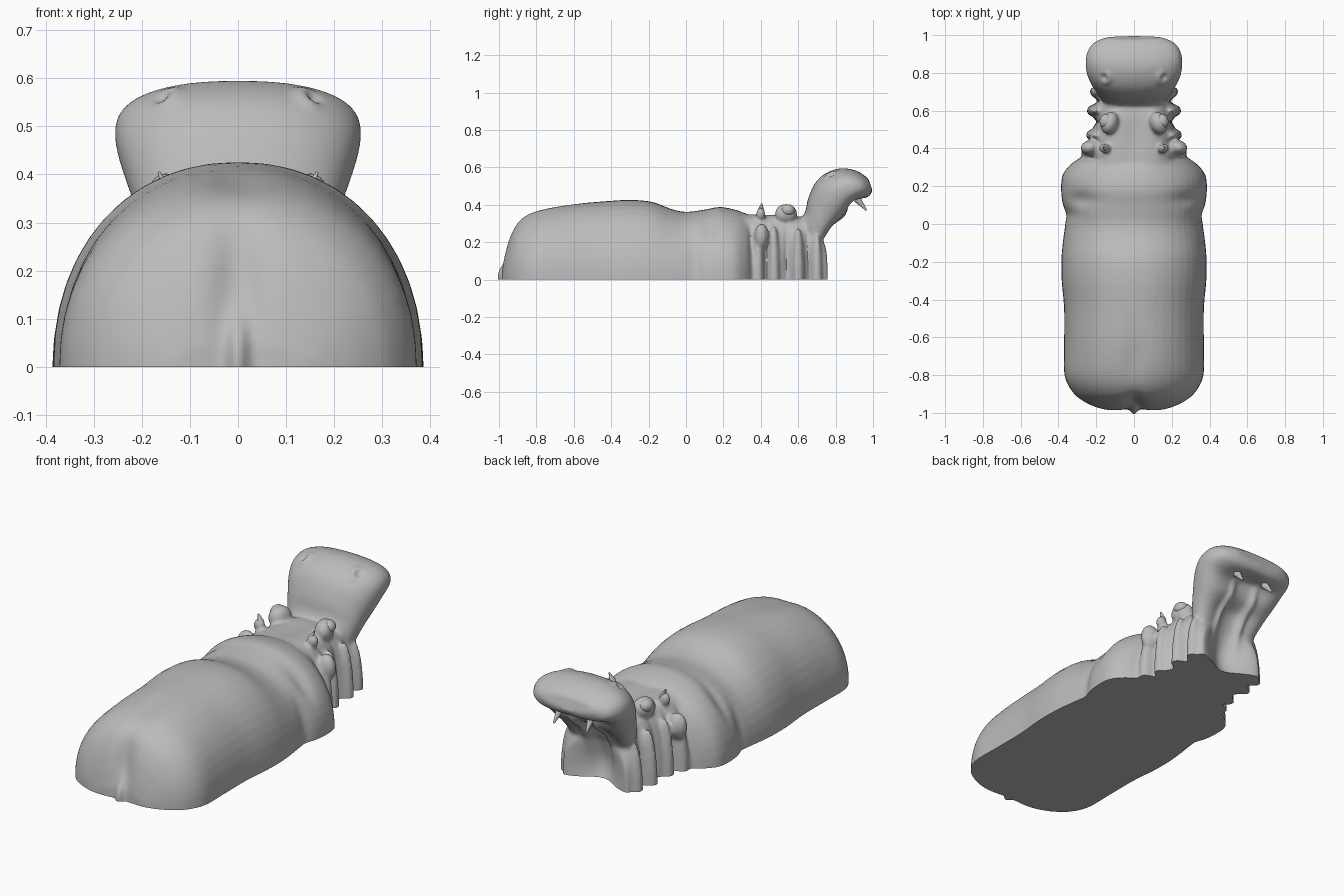
import bpy, bmesh, math
from mathutils import Vector, Matrix

if "Cube" in bpy.data.objects:
    bpy.data.objects.remove(bpy.data.objects["Cube"])

hide = bpy.data.materials.new("grey_hide")
hide.use_nodes = True
hide.diffuse_color = (0.5, 0.5, 0.5, 1)
hide.node_tree.nodes["Principled BSDF"].inputs["Base Color"].default_value = (0.5, 0.5, 0.5, 1)


def blend(a, b, c, d, t):
    """Catmull-Rom blend of one number"""
    return 0.5 * (2 * b + (c - a) * t + (2 * a - 5 * b + 4 * c - d) * t * t
                  + (3 * b - a - 3 * c + d) * t ** 3)


def loft(bm, stations, sides=48, steps=4):
    """Skin rings given as top y, top z, bottom y, bottom z, half width, squareness"""
    rows, last = [], len(stations) - 1
    for i in range(last):
        four = [stations[max(0, min(last, i + k))] for k in (-1, 0, 1, 2)]
        rows += [[blend(*v, s / steps) for v in zip(*four)] for s in range(steps)]
    rows.append(stations[-1])
    rings = []
    for ty, tz, by, bz, w, n in rows:
        ring = []
        for k in range(sides):
            a = math.tau * k / sides
            c, s = (math.copysign(abs(f) ** (2 / n), f) for f in (math.cos(a), math.sin(a)))
            ring.append(bm.verts.new((w * c, (ty + by) / 2 + s * (ty - by) / 2,
                                      (tz + bz) / 2 + s * (tz - bz) / 2)))
        rings.append(ring)
    for a, b in zip(rings, rings[1:]):
        for k in range(sides):
            bm.faces.new((a[k], a[(k + 1) % sides], b[(k + 1) % sides], b[k]))
    bm.faces.new(rings[0][::-1])
    bm.faces.new(rings[-1])


def lump(bm, centre, radii, yaw=0, pitch=0):
    """Mirrored pair of ellipsoids"""
    for side in (1, -1):
        m = (Matrix.Translation((side * centre[0], *centre[1:]))
             @ Matrix.Rotation(side * yaw, 4, "Z") @ Matrix.Rotation(pitch, 4, "X")
             @ Matrix.Diagonal((*radii, 1)))
        bmesh.ops.create_uvsphere(bm, u_segments=20, v_segments=12, radius=1, matrix=m)


def finish(name, bm):
    bmesh.ops.recalc_face_normals(bm, faces=bm.faces)
    mesh = bpy.data.meshes.new(name)
    bm.to_mesh(mesh)
    bm.free()
    mesh.materials.append(hide)
    obj = bpy.data.objects.new(name, mesh)
    bpy.context.collection.objects.link(obj)
    return obj


def smooth(obj):
    bpy.ops.object.select_all(action="DESELECT")
    obj.select_set(True)
    bpy.context.view_layer.objects.active = obj
    bpy.ops.object.shade_smooth_by_angle(angle=math.radians(50))


# Rough masses: trunk, shoulders and neck
bm = bmesh.new()
trunk = [(-.985, .05, .14), (-.97, .14, .20), (-.94, .24, .265), (-.89, .32, .325),
         (-.8, .373, .368), (-.65, .405, .37), (-.45, .418, .37), (-.3, .426, .383),
         (-.18, .415, .384), (-.08, .378, .375), (0, .362, .366), (.1, .374, .378),
         (.18, .388, .386), (.26, .375, .378), (.32, .355, .33), (.37, .33, .26)]
loft(bm, [(y, h, y, -h, w, 2.15) for y, h, w in trunk])
neck = [(.25, .35, .26), (.38, .352, .24), (.5, .35, .215), (.6, .34, .21),
        (.68, .31, .205), (.73, .27, .2), (.765, .2, .185)]
loft(bm, [(y, h, y, -h, w, 3.2) for y, h, w in neck])

# Raised upper jaw
loft(bm, [(.58, .28, .72, .08, .16, 2.4), (.635, .36, .765, .2, .195, 2.4),
          (.652, .43, .82, .26, .215, 2.3), (.69, .515, .87, .32, .24, 2.3),
          (.745, .567, .915, .375, .255, 2.3), (.83, .595, .955, .405, .252, 2.3),
          (.915, .58, .985, .435, .22, 2.3), (.975, .54, .998, .475, .15, 2.2)])

# Folds down the neck, brows, ear roots and nostril mounds
for y, x, z in ((.385, .225, .27), (.47, .2, .29), (.6, .195, .28), (.7, .18, .25)):
    lump(bm, (x, y, 0), (.055, .036, z))
lump(bm, (.235, .405, .23), (.05, .04, .07))
lump(bm, (.13, .535, .35), (.047, .062, .055), yaw=.35)
lump(bm, (.155, .4, .35), (.03, .025, .035))
lump(bm, (.14, .78, .545), (.038, .05, .035), yaw=.3, pitch=.5)
rough = finish("rough_hippo", bm)

# Fuse the masses into one skin
mod = rough.modifiers.new("fuse", "REMESH")
mod.mode, mod.voxel_size = "VOXEL", 0.0095
mod = rough.modifiers.new("soften", "SMOOTH")
mod.factor, mod.iterations = 0.5, 7
skin = bpy.data.meshes.new_from_object(rough.evaluated_get(bpy.context.evaluated_depsgraph_get()))
bpy.data.objects.remove(rough)
bm = bmesh.new()
bm.from_mesh(skin)
bpy.data.meshes.remove(skin)


def dab(centre, radii, push, facing=None):
    """Push the skin on both sides with a soft brush"""
    bm.normal_update()
    moves = []
    for v in bm.verts:
        p = (abs(v.co.x), v.co.y, v.co.z)
        d = sum(((a - b) / r) ** 2 for a, b, r in zip(p, centre, radii))
        if d < 5:
            f = math.exp(-d)
            if facing:
                f *= max(0, min(1, 2 * v.normal.dot(Vector(facing).normalized())))
            side = 1 if v.co.x > 0 else -1
            moves.append((v, Vector((side * push[0], push[1], push[2])) * f))
    for v, m in moves:
        v.co += m


# Hollow palate and throat, with paired ridges between
front = (0, .75, -.5)
dab((0, .92, .385), (.17, .06, .07), (0, -.05, .045), front)
dab((0, .83, .27), (.14, .07, .09), (0, -.06, .035), front)
dab((0, .76, .08), (.11, .07, .17), (0, -.1, 0), (0, 1, 0))
dab((.07, .8, .25), (.018, .1, .16), (0, .025, -.01), front)
# Rump cleft, tail, flank and back shaping
dab((0, -.95, .16), (.05, .1, .16), (0, .03, 0), (0, -1, .2))
dab((0, -.98, .03), (.022, .05, .09), (0, -.035, 0), (0, -1, 0))
dab((0, -.72, .4), (.07, .16, .08), (0, 0, -.014))
dab((.36, .05, .1), (.1, .04, .2), (-.015, 0, 0))
dab((.3, .13, .28), (.12, .04, .1), (-.01, 0, -.012))
# Creases on the neck and nostril slits
for y in (.345, .43, .54, .65):
    dab((.22, y, .1), (.07, .014, .2), (-.016, 0, 0))
dab((0, .47, .36), (.06, .12, .05), (0, 0, -.012))
dab((.16, .77, .57), (.016, .02, .03), (-.005, .01, -.018))

# Cut level at the waterline
cut = bmesh.ops.bisect_plane(bm, geom=bm.verts[:] + bm.edges[:] + bm.faces[:],
                             plane_co=(0, 0, 0), plane_no=(0, 0, 1), clear_inner=True)
rim = [e for e in cut["geom_cut"] if isinstance(e, bmesh.types.BMEdge)]
bmesh.ops.holes_fill(bm, edges=rim, sides=0)
smooth(finish("hippo_body", bm))


def spike(name, base, tip, radius, flat=1):
    """Mirrored pair of pointed cones"""
    bm = bmesh.new()
    for side in (1, -1):
        a, b = (Vector((side * p[0], p[1], p[2])) for p in (base, tip))
        m = (Matrix.Translation((a + b) / 2) @ (b - a).to_track_quat("Z", "Y").to_matrix().to_4x4()
             @ Matrix.Diagonal((1, flat, 1, 1)))
        bmesh.ops.create_cone(bm, cap_ends=True, segments=14, radius1=radius,
                              radius2=radius * .2, depth=(b - a).length, matrix=m)
    smooth(finish(name, bm))


# Teeth, ears and eyeballs
spike("upper_teeth", (.09, .915, .43), (.095, .965, .37), .02)
spike("ears", (.145, .4, .365), (.165, .405, .405), .02, .6)
bm = bmesh.new()
lump(bm, (.15, .545, .37), (.032, .038, .032), yaw=.35)
smooth(finish("eyeballs", bm))
